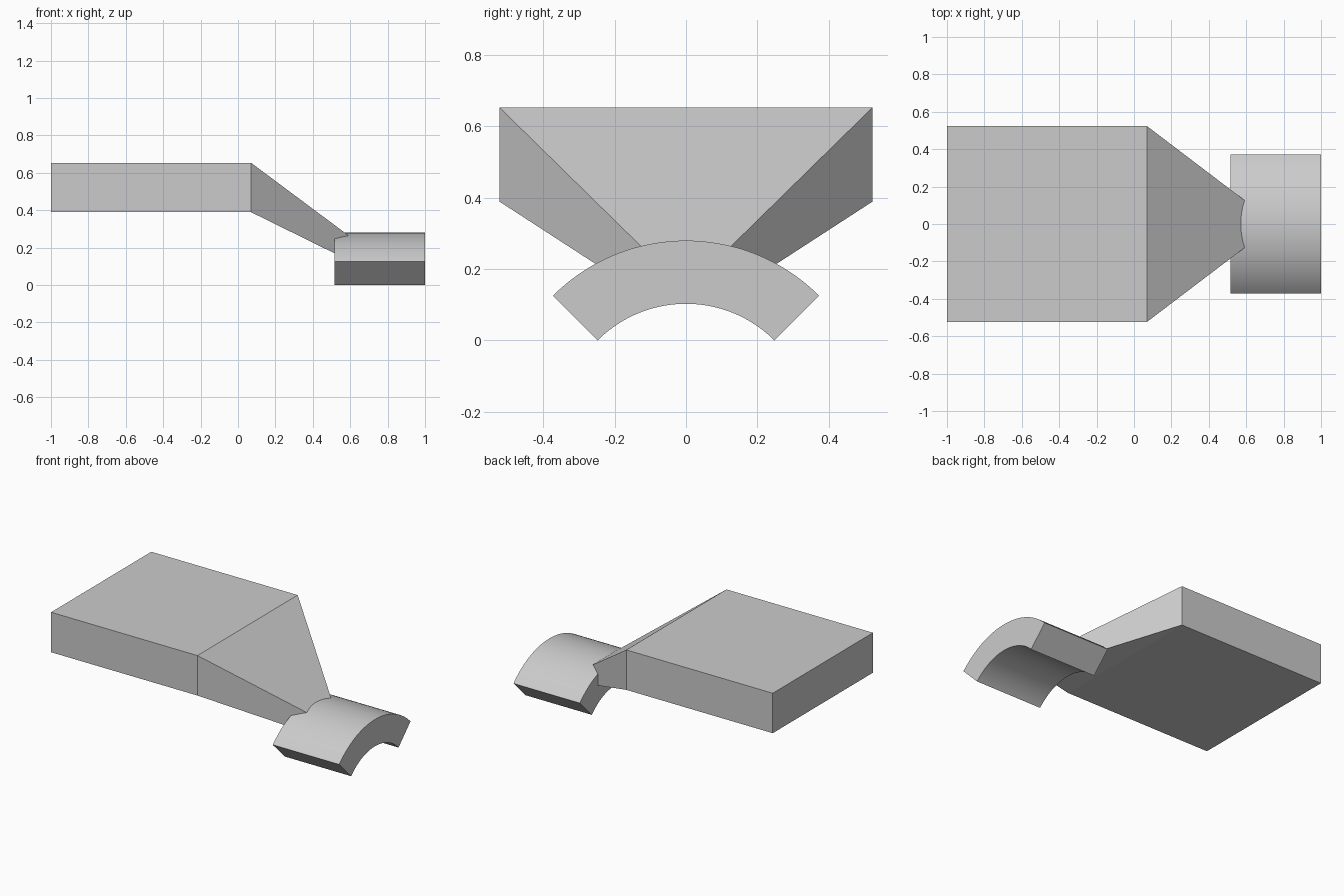
import bpy
import math

cube = bpy.data.objects.get("Cube")
if cube:
    bpy.data.objects.remove(cube, do_unlink=True)

grey = bpy.data.materials.new("plain_grey")
grey.use_nodes = True
colour = (0.6, 0.6, 0.6, 1)
grey.diffuse_color = colour
grey.node_tree.nodes["Principled BSDF"].inputs["Base Color"].default_value = colour


def loft(name, rings):
    """Join matching closed rings into a capped solid running along +x."""
    n = len(rings[0])
    verts = [p for ring in rings for p in ring]
    faces = [tuple(reversed(range(n))), tuple(range(len(verts) - n, len(verts)))]
    for r in range(len(rings) - 1):
        for i in range(n):
            j = (i + 1) % n
            faces.append((r * n + i, r * n + j, (r + 1) * n + j, (r + 1) * n + i))
    mesh = bpy.data.meshes.new(name)
    mesh.from_pydata(verts, [], faces)
    mesh.materials.append(grey)
    obj = bpy.data.objects.new(name, mesh)
    bpy.context.collection.objects.link(obj)
    return obj


def rectangle(x, half_width, low, high):
    return [(x, -half_width, low), (x, half_width, low),
            (x, half_width, high), (x, -half_width, high)]


# Flat slab with a sloping neck whose tip is buried in the saddle
loft("slab_and_neck", [
    rectangle(-1, 0.523, 0.389, 0.653),
    rectangle(0.07, 0.523, 0.389, 0.653),
    rectangle(0.62, 0.105, 0.118, 0.243),
])

# Quarter-pipe saddle
inner, outer, steps = 0.35, 0.527, 48
centre_z = -inner * math.sqrt(0.5)


def arc(radius, x):
    angles = [math.radians(-45 + 90 * i / steps) for i in range(steps + 1)]
    return [(x, radius * math.sin(a), centre_z + radius * math.cos(a)) for a in angles]


saddle = loft("saddle", [arc(inner, x) + arc(outer, x)[::-1] for x in (0.515, 1)])

bpy.ops.object.select_all(action="DESELECT")
saddle.select_set(True)
bpy.context.view_layer.objects.active = saddle
bpy.ops.object.shade_smooth_by_angle(angle=math.radians(30))
